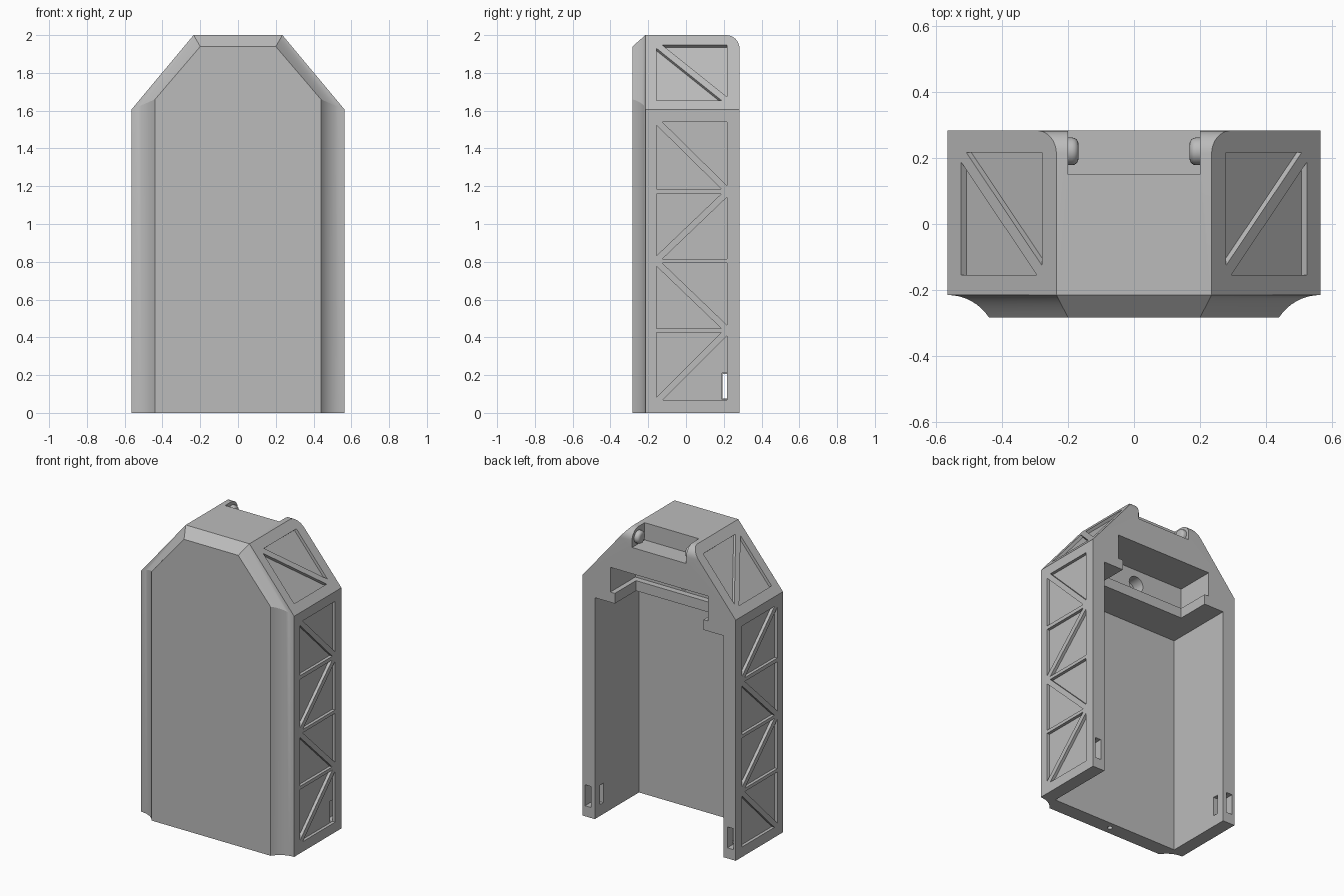
import bpy, bmesh, math
from mathutils import Vector

cube = bpy.data.objects.get("Cube")
if cube:
    bpy.data.objects.remove(cube, do_unlink=True)

grey = bpy.data.materials.new("plain_grey")
grey.use_nodes = True
grey.diffuse_color = (0.5, 0.5, 0.5, 1)
grey.node_tree.nodes["Principled BSDF"].inputs["Base Color"].default_value = grey.diffuse_color

W, BACK, FRONT, FACE = 0.565, 0.283, -0.215, -0.283   # half width and depth planes
SHOULDER, TOP, TOP_X = 1.605, 2.0, 0.235


def prism(bm, pts, shift):
    """Closed solid: a polygon swept along a vector."""
    a = [bm.verts.new(p) for p in pts]
    b = [bm.verts.new(Vector(p) + Vector(shift)) for p in pts]
    bm.faces.new(a)
    bm.faces.new(b[::-1])
    for i in range(len(a)):
        j = (i + 1) % len(a)
        bm.faces.new((a[i], b[i], b[j], a[j]))


def box(bm, x, y, z):
    prism(bm, [(x[0], y[0], z[0]), (x[1], y[0], z[0]), (x[1], y[1], z[0]), (x[0], y[1], z[0])],
          (0, 0, z[1] - z[0]))


def ring(r, n=24):
    return [(r * math.cos(math.tau * i / n), r * math.sin(math.tau * i / n)) for i in range(n)]


def finish(bm, name):
    bmesh.ops.recalc_face_normals(bm, faces=bm.faces)
    me = bpy.data.meshes.new(name)
    bm.to_mesh(me)
    bm.free()
    me.materials.append(grey)
    ob = bpy.data.objects.new(name, me)
    bpy.context.collection.objects.link(ob)
    return ob


def activate(ob):
    bpy.ops.object.select_all(action='DESELECT')
    ob.select_set(True)
    bpy.context.view_layer.objects.active = ob


def cut(ob, bm):
    cutter = finish(bm, "cutter")
    cutter.hide_render = True
    activate(ob)
    mod = ob.modifiers.new("cut", 'BOOLEAN')
    mod.operation, mod.solver, mod.object = 'DIFFERENCE', 'EXACT', cutter
    bpy.ops.object.modifier_apply(modifier=mod.name)
    bpy.data.objects.remove(cutter, do_unlink=True)


# Shell: hexagonal outline, coved down the sides and chamfered over the top
def outline(y, side, top):
    x, zs = W - side * 0.126, SHOULDER + side * 0.055
    xt, zt = TOP_X - top * 0.035, TOP - top * 0.06
    return [(-x, y, 0), (x, y, 0), (x, y, zs), (xt, y, zt), (-xt, y, zt), (-x, y, zs)]


bm = bmesh.new()
rows = [outline(BACK, 0, 0)]
STEPS, R = 8, 0.15
for k in range(STEPS + 1):
    ang = math.radians(57) * k / STEPS
    y = FRONT - R * (1 - math.cos(ang))
    rows.append(outline(y, R * math.sin(ang) / 0.126, (FRONT - y) / (FRONT - FACE)))
loops = [[bm.verts.new(p) for p in row] for row in rows]
for a, b in zip(loops, loops[1:]):
    for i in range(6):
        j = (i + 1) % 6
        bm.faces.new((a[i], a[j], b[j], b[i]))
bm.faces.new(loops[0])
bm.faces.new(loops[-1][::-1])
shell = finish(bm, "shell")

# Main cavity, upper pocket, rounded back top edge and small bottom hole
bm = bmesh.new()
box(bm, (-0.475, 0.475), (-0.183, 0.4), (-0.1, 1.477))
box(bm, (-0.36, 0.36), (0.02, 0.4), (1.545, 1.71))
r = 0.07
arc = [(BACK - r + r * math.cos(t), TOP - r + r * math.sin(t))
       for t in (math.pi / 2 * i / 8 for i in range(9))]
edge = [(0.32, TOP - r)] + arc + [(BACK - r, 2.05), (0.32, 2.05)]
prism(bm, [(-0.7, y, z) for y, z in edge], (1.4, 0, 0))
prism(bm, [(x, -0.23 + y, -0.05) for x, y in ring(0.016, 16)], (0, 0, 0.12))
cut(shell, bm)

# Narrow pocket mouth, top notch and strap slots in the back edges
bm = bmesh.new()
box(bm, (-0.327, 0.327), (0.06, 0.4), (1.45, 1.56))
box(bm, (-0.2, 0.2), (0.15, 0.4), (1.885, 2.1))
for s in (-1, 1):
    box(bm, (s * 0.503, s * 0.547), (0.19, 0.4), (0.07, 0.21))
cut(shell, bm)

# Slots through the inner walls and the round hole in the pocket
bm = bmesh.new()
for s in (-1, 1):
    box(bm, (s * 0.45, s * 0.53), (0.192, 0.23), (0.075, 0.205))
prism(bm, [(x, 0.1, 1.61 + z) for x, z in ring(0.055)], (0, -0.16, 0))
cut(shell, bm)

# Truss panels: pairs of shallow triangles sunk into the sides and shoulders
DEPTH, Y0, Y1, GAP = 0.02, -0.155, 0.217, 0.03
bm = bmesh.new()


def panel(sign, lo, hi, sloped):
    g = math.copysign(0.018, hi - lo)
    tris = [[(Y0, lo), (Y1 - GAP, lo), (Y0, hi - g)],
            [(Y0 + GAP, hi), (Y1, hi), (Y1, lo + g)]]
    n = Vector((0.395, 0, 0.33)).normalized() if sloped else Vector((1, 0, 0))
    n.x *= sign
    for tri in tris:
        pts = []
        for y, z in tri:
            x = W - (z - SHOULDER) * (W - TOP_X) / (TOP - SHOULDER) if sloped else W
            pts.append(Vector((sign * x, y, z)) - n * DEPTH)
        prism(bm, pts, n * 0.05)


for s in (-1, 1):
    for lo, hi in ((0.425, 0.067), (0.447, 0.793), (1.16, 0.815), (1.185, 1.54)):
        panel(s, lo, hi, False)
    panel(s, 1.655, 1.947, True)
cut(shell, bm)
activate(shell)
bpy.ops.object.shade_smooth_by_angle(angle=math.radians(25))

# Rounded pegs facing each other across the top notch
for s, side in ((1, "left"), (-1, "right")):
    bm = bmesh.new()
    prism(bm, [(s * 0.205, 0.22 + y, 1.935 + z) for y, z in ring(0.042)], (-s * 0.037, 0, 0))
    rim = [e for e in bm.edges if all(abs(v.co.x) < 0.18 for v in e.verts)]
    bmesh.ops.bevel(bm, geom=rim, offset=0.02, segments=4, profile=0.5, affect='EDGES')
    peg = finish(bm, side + "_peg")
    activate(peg)
    bpy.ops.object.shade_smooth_by_angle(angle=math.radians(35))
